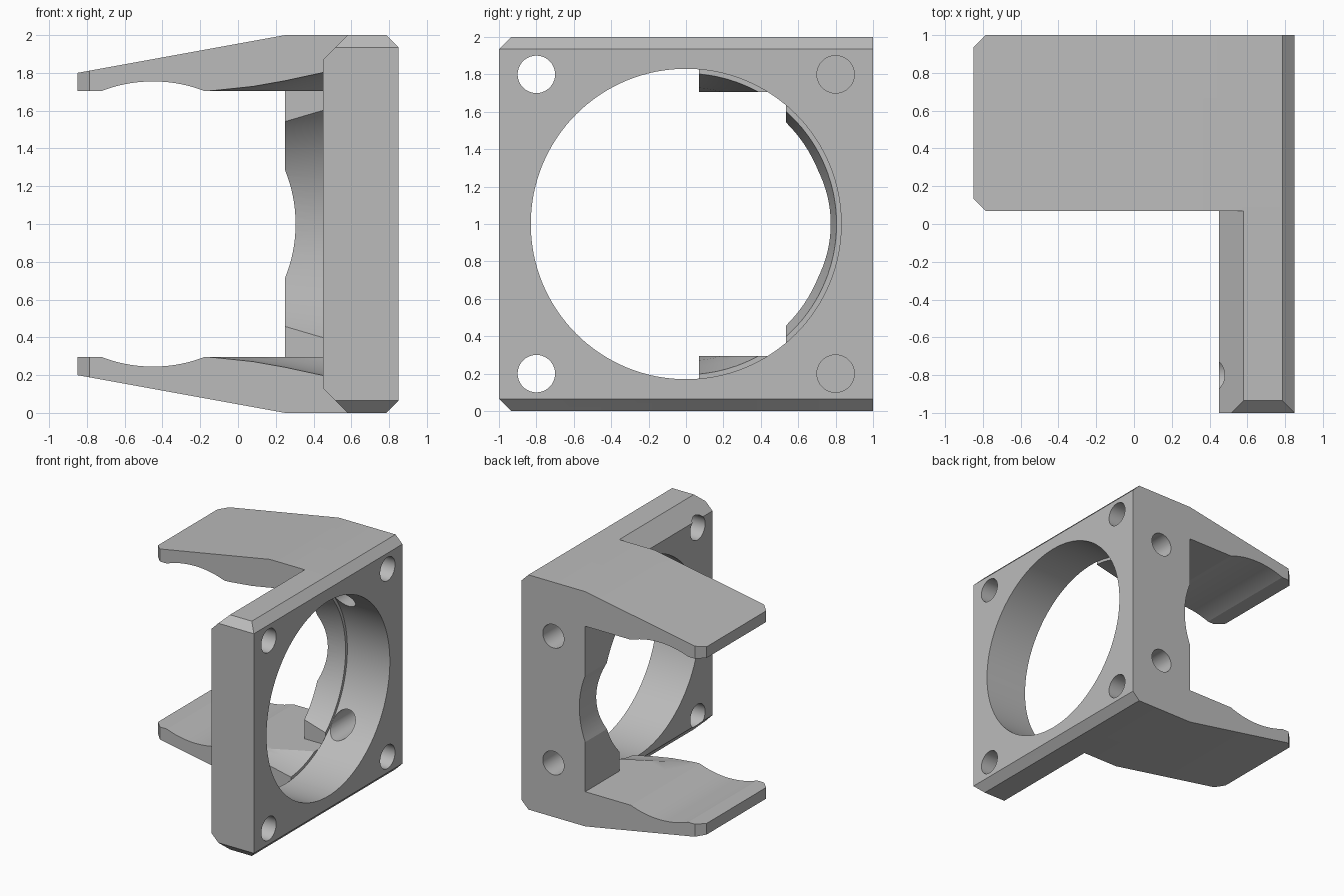
import bpy, bmesh, math
from mathutils import Vector

cube = bpy.data.objects.get("Cube")
if cube:
    bpy.data.objects.remove(cube, do_unlink=True)

grey = bpy.data.materials.new("mid grey")
grey.use_nodes = True
grey.diffuse_color = (0.5, 0.5, 0.5, 1)
grey.node_tree.nodes["Principled BSDF"].inputs["Base Color"].default_value = (0.5, 0.5, 0.5, 1)


def finish(name, bm):
    bmesh.ops.recalc_face_normals(bm, faces=bm.faces)
    mesh = bpy.data.meshes.new(name)
    bm.to_mesh(mesh)
    bm.free()
    mesh.materials.append(grey)
    obj = bpy.data.objects.new(name, mesh)
    bpy.context.collection.objects.link(obj)
    return obj


def prism(name, outline, axis, lo, hi):
    """Extrude a 2D outline along an axis; outline uses the other two axes in order."""
    bm = bmesh.new()

    def point(p, t):
        c = list(p)
        c.insert(axis, t)
        return Vector(c)

    face = bm.faces.new([bm.verts.new(point(p, lo)) for p in outline])
    new = bmesh.ops.extrude_face_region(bm, geom=[face])["geom"]
    shift = point((0, 0), hi - lo)
    bmesh.ops.translate(bm, vec=shift, verts=[v for v in new if isinstance(v, bmesh.types.BMVert)])
    return finish(name, bm)


def rect(a, b, c, d):
    return [(a, c), (b, c), (b, d), (a, d)]


def circle(u, v, r, n=64):
    return [(u + r * math.cos(math.tau * i / n), v + r * math.sin(math.tau * i / n)) for i in range(n)]


def mirrored(upper):
    """Close a half outline by reflecting it about z = 1."""
    return upper + [(x, 2 - z) for x, z in reversed(upper)]


def revolve(name, profile, n=128):
    """Solid of rings about the x axis at z = 1."""
    bm = bmesh.new()
    rings = [[bm.verts.new((x, y, z)) for y, z in circle(0, 1, r, n)] for x, r in profile]
    for a, b in zip(rings, rings[1:]):
        for i in range(n):
            j = (i + 1) % n
            bm.faces.new((a[i], a[j], b[j], b[i]))
    bm.faces.new(rings[0])
    bm.faces.new(rings[-1])
    return finish(name, bm)


def combine(obj, tool, operation):
    mod = obj.modifiers.new(operation, "BOOLEAN")
    mod.object, mod.operation, mod.solver = tool, operation, "EXACT"
    bpy.context.view_layer.objects.active = obj
    bpy.ops.object.modifier_apply(modifier=mod.name)
    bpy.data.objects.remove(tool, do_unlink=True)


# rear body: the two jaws and the pillar, with bevelled jaw tips
body = prism("fan_bracket", mirrored([(-0.85, 1.8), (0.25, 2), (0.785, 2), (0.85, 1.935)]), 1, 0.07, 1)
tips = [(-0.85, 0.135), (-0.785, 0.07), (0.9, 0.07), (0.9, 1), (-0.85 + 0.065, 1), (-0.85, 0.935)]
combine(body, prism("tip_trim", tips, 2, -0.1, 2.1), "INTERSECT")

# opening between the jaws, and the rounded grip
combine(body, prism("jaw_gap", rect(-1, 0.25, 0.295, 1.705), 1, -0.1, 1.1), "DIFFERENCE")
combine(body, prism("pillar_gap", rect(-0.9, 0.45, 0.295, 1.705), 1, -0.1, 0.535), "DIFFERENCE")
combine(body, prism("grip", circle(-0.45, 1, 0.755, 128), 1, -0.1, 1.1), "DIFFERENCE")

# front half of the mounting plate, bevelled at its top, bottom and front end
plate = prism("plate", mirrored([(0.45, 1.87), (0.58, 2), (0.785, 2), (0.85, 1.935)]), 1, -1, 0.07)
combine(plate, prism("plate_trim", mirrored([(-1, 1.935), (-0.935, 2), (0.2, 2)]), 0, 0, 1), "INTERSECT")
combine(body, plate, "UNION")

# flared central bore
bore = [(-0.25, 0.7), (-0.1, 0.713), (0.08, 0.732), (0.25, 0.762), (0.45, 0.805), (0.45, 0.83), (0.95, 0.83)]
combine(body, revolve("bore", bore), "DIFFERENCE")

# corner screw holes through the plate thickness, and two from the back
for z in (0.2, 1.8):
    for y in (-0.8, 0.8):
        start = 0.45 if y > 0 else 0.3
        combine(body, prism("screw_hole", circle(y, z, 0.1), 0, start, 1), "DIFFERENCE")
for z in (0.46, 1.54):
    combine(body, prism("back_hole", circle(0.55, z, 0.1), 1, 0.5, 1.1), "DIFFERENCE")

bpy.ops.object.select_all(action="DESELECT")
body.select_set(True)
bpy.context.view_layer.objects.active = body
bpy.ops.object.shade_smooth_by_angle(angle=math.radians(20))
